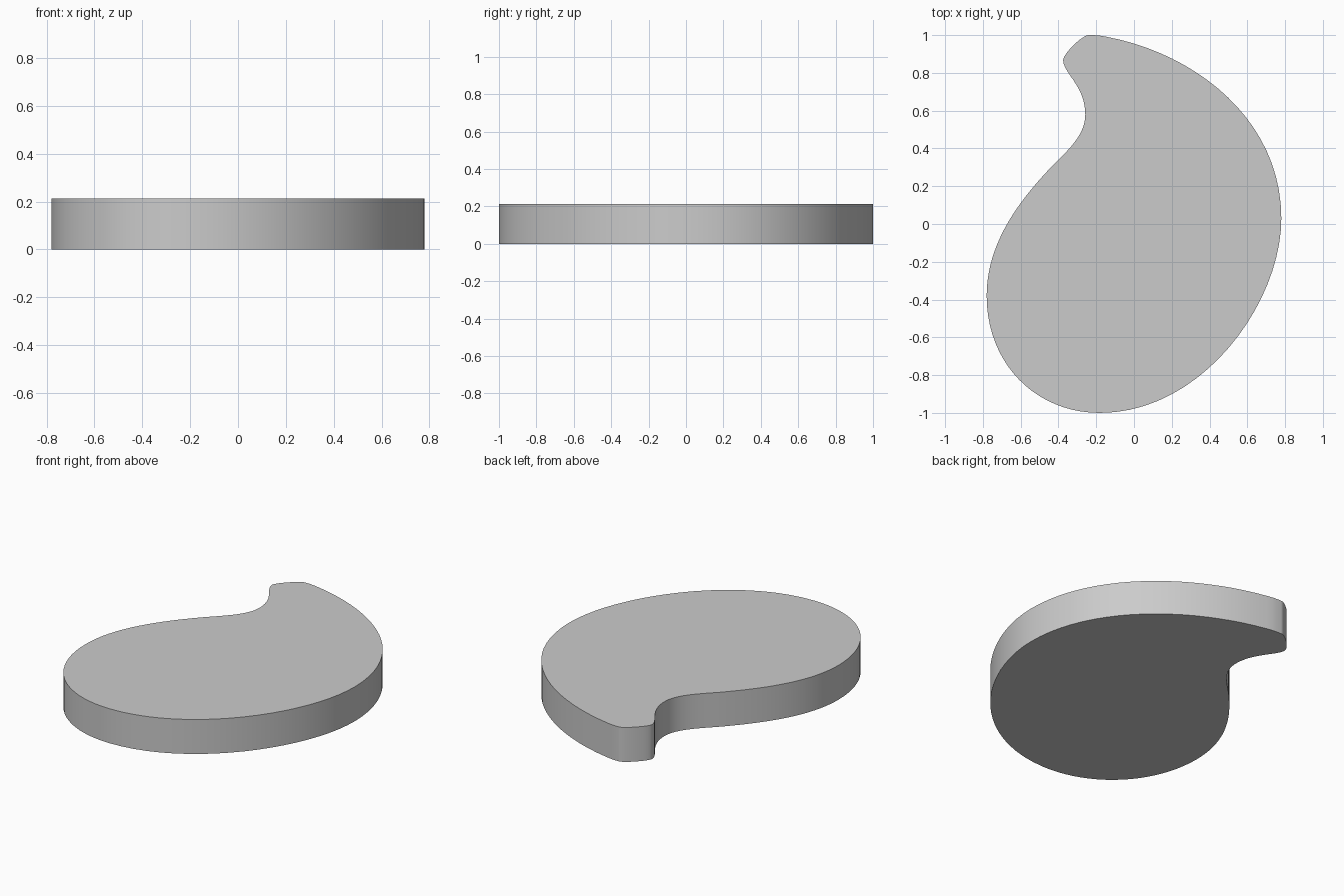
import bpy, bmesh
from mathutils import Vector
from mathutils.geometry import interpolate_bezier

if "Cube" in bpy.data.objects:
    bpy.data.objects.remove(bpy.data.objects["Cube"])

HEIGHT = 0.213

# Outline knots, counter-clockwise: (incoming handle, point, outgoing handle)
knots = [
    ((0.78, -0.42), (0.78, 0.03), (0.78, 0.55)),        # right bulge
    ((0.33, 0.90), (-0.14, 0.99), (-0.18, 0.998)),      # back of tip
    ((-0.20, 1.00), (-0.24, 1.00), (-0.275, 1.00)),     # top of tip
    ((-0.375, 0.90), (-0.375, 0.868), (-0.375, 0.80)),  # left of tip
    ((-0.258, 0.73), (-0.258, 0.58), (-0.258, 0.47)),   # neck
    ((-0.35, 0.39), (-0.44, 0.30), (-0.62, 0.11)),      # inner slope
    ((-0.78, -0.11), (-0.78, -0.38), (-0.78, -0.74)),   # left bulge
    ((-0.52, -1.00), (-0.18, -1.00), (0.36, -1.00)),    # bottom
]

# Sample the closed outline
outline = []
for i, (_, p, h_out) in enumerate(knots):
    h_in, q, _ = knots[(i + 1) % len(knots)]
    pts = interpolate_bezier(*(Vector((*v, 0)) for v in (p, h_out, h_in, q)), 21)
    outline += pts[:-1]

# Extrude into a flat slab
bm = bmesh.new()
base = bm.faces.new([bm.verts.new(p) for p in outline])
ext = bmesh.ops.extrude_face_region(bm, geom=[base], use_keep_orig=True)
bmesh.ops.translate(bm, vec=(0, 0, HEIGHT),
                    verts=[g for g in ext["geom"] if isinstance(g, bmesh.types.BMVert)])
bmesh.ops.recalc_face_normals(bm, faces=bm.faces)

mesh = bpy.data.meshes.new("teardrop_slab")
bm.to_mesh(mesh)
bm.free()
slab = bpy.data.objects.new("teardrop_slab", mesh)
bpy.context.collection.objects.link(slab)

# Smooth sides, sharp rims
bpy.context.view_layer.objects.active = slab
slab.select_set(True)
bpy.ops.object.shade_smooth_by_angle()
